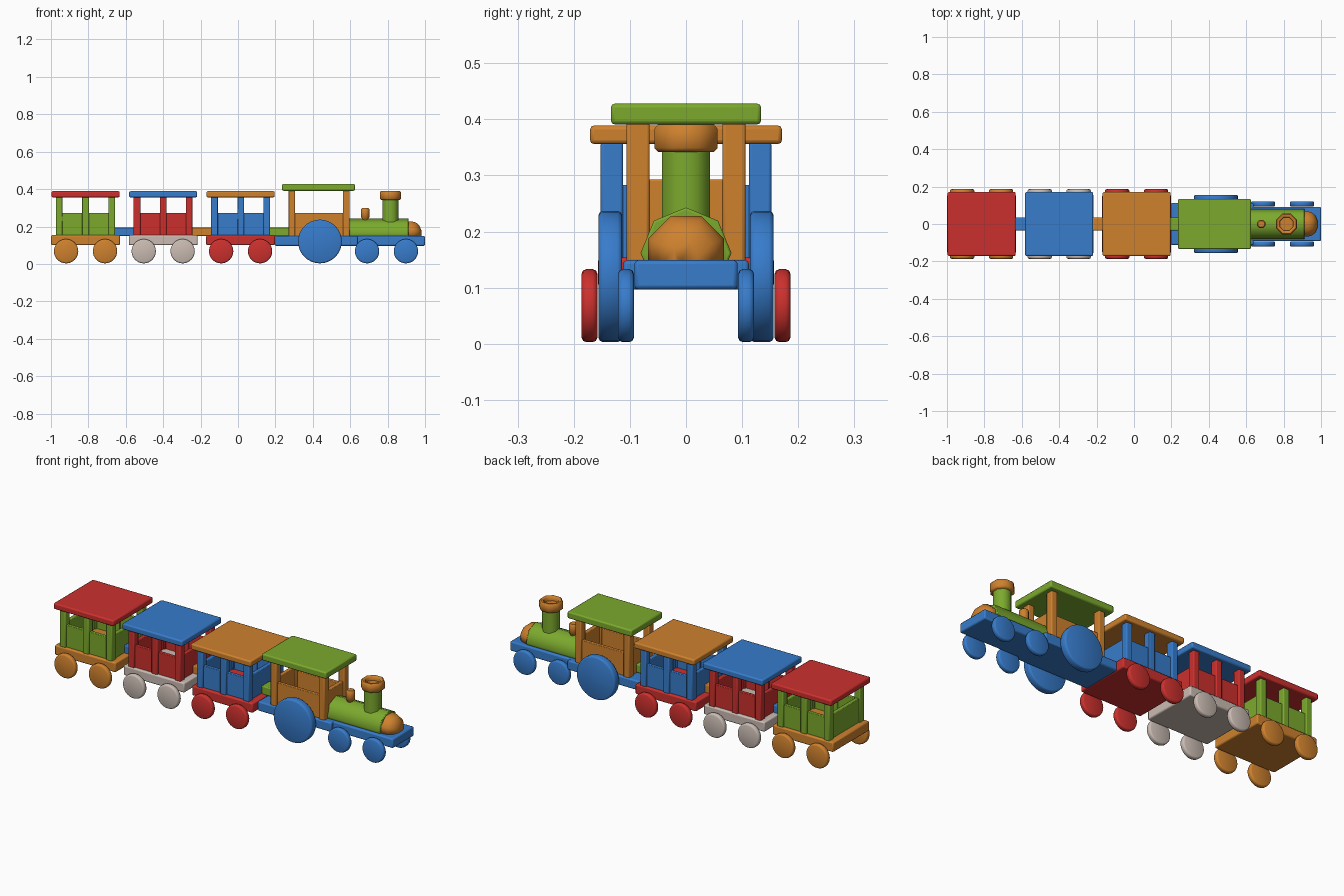
import bpy, bmesh, math
from mathutils import Matrix, Vector

if "Cube" in bpy.data.objects:
    bpy.data.objects.remove(bpy.data.objects["Cube"])


def material(name, rgb):
    m = bpy.data.materials.new(name)
    m.diffuse_color = (*rgb, 1)
    m.use_nodes = True
    m.node_tree.nodes["Principled BSDF"].inputs["Base Color"].default_value = m.diffuse_color
    return m


GREEN = material("green", (0.20, 0.40, 0.027))
ORANGE = material("orange", (0.62, 0.22, 0.027))
RED = material("red", (0.60, 0.03, 0.027))
BLUE = material("blue", (0.038, 0.20, 0.60))
GREY = material("warm grey", (0.59, 0.50, 0.45))


def finish(name, bm, mat, bevel=0.0, segments=2, angle=40):
    bmesh.ops.recalc_face_normals(bm, faces=bm.faces)
    mesh = bpy.data.meshes.new(name)
    bm.to_mesh(mesh)
    bm.free()
    mesh.materials.append(mat)
    ob = bpy.data.objects.new(name, mesh)
    bpy.context.collection.objects.link(ob)
    if bevel:
        mod = ob.modifiers.new("rounded edges", 'BEVEL')
        mod.width = bevel
        mod.segments = segments
        mod.limit_method = 'ANGLE'
        mod.angle_limit = math.radians(50)
    bpy.context.view_layer.objects.active = ob
    ob.select_set(True)
    bpy.ops.object.shade_smooth_by_angle(angle=math.radians(angle))
    ob.select_set(False)
    return ob


def box(name, x, y, z, mat, bevel=0.005):
    """Box from (min, max) ranges."""
    bm = bmesh.new()
    bmesh.ops.create_cube(bm, size=1)
    for v in bm.verts:
        v.co = Vector([(r[0] + r[1]) / 2 + c * (r[1] - r[0]) for r, c in zip((x, y, z), v.co)])
    return finish(name, bm, mat, bevel)


def lathe(name, profile, sides, mat, frame, turn=0.0, bevel=0.0, angle=50):
    """Revolve (radius, height) points about local z, then place by frame."""
    bm = bmesh.new()
    rings = []
    for r, h in profile:
        rings.append([bm.verts.new(frame @ Vector((r * math.cos(a), r * math.sin(a), h)))
                      for a in (turn + 2 * math.pi * i / sides for i in range(sides))])
    for a, b in zip(rings, rings[1:]):
        for i in range(sides):
            j = (i + 1) % sides
            bm.faces.new((a[i], a[j], b[j], b[i]))
    bm.faces.new(rings[0])
    bm.faces.new(rings[-1])
    return finish(name, bm, mat, bevel, 2, angle)


def wheels(name, x, r, z, y0, y1, mat):
    b = 0.008
    prof = [(r - b, y0), (r - b * 0.3, y0 + b * 0.3), (r, y0 + b),
            (r, y1 - b), (r - b * 0.3, y1 - b * 0.3), (r - b, y1)]
    for side, s in (("left", 1), ("right", -1)):
        frame = Matrix.Translation((x, 0, z)) @ Matrix.Rotation(-s * math.pi / 2, 4, 'X')
        lathe(f"{name}_{side}", prof, 32, mat, frame)


def mirrored_boxes(name, x, y, z, mat, bevel=0.005):
    box(name + "_left", x, y, z, mat, bevel)
    box(name + "_right", x, (-y[1], -y[0]), z, mat, bevel)


# Three open carriages
cars = [("rear", -0.815, ORANGE, GREEN, RED),
        ("middle", -0.4, GREY, RED, BLUE),
        ("first", 0.014, RED, BLUE, ORANGE)]
for name, cx, base, body, roof in cars:
    n = name + "_carriage_"
    box(n + "base", (cx - 0.184, cx + 0.184), (-0.157, 0.157), (0.1, 0.154), base, 0.007)
    box(n + "roof", (cx - 0.182, cx + 0.182), (-0.171, 0.171), (0.356, 0.389), roof, 0.007)
    for i, dx in enumerate((-0.14, 0, 0.14)):
        mirrored_boxes(f"{n}post_{i + 1}", (cx + dx - 0.018, cx + dx + 0.018),
                       (0.112, 0.152), (0.15, 0.36), body)
    mirrored_boxes(n + "side_wall", (cx - 0.135, cx + 0.135), (0.122, 0.142), (0.15, 0.273), body, 0.003)
    for end, s in (("back", -1), ("front", 1)):
        ex = cx + s * 0.14
        box(f"{n}{end}_wall", (ex - 0.011, ex + 0.011), (-0.125, 0.125), (0.15, 0.283), body, 0.003)
        wheels(f"{n}{end}_wheel", cx + s * 0.104, 0.065, 0.068, 0.158, 0.186, base)

# Couplings lying across the gaps
for name, x, mat in (("rear", (-0.665, -0.55), BLUE), ("middle", (-0.25, -0.135), ORANGE),
                     ("front", (0.165, 0.28), GREEN)):
    box(name + "_coupling", x, (-0.035, 0.035), (0.15, 0.196), mat)

# Engine chassis and wheels
box("cab_chassis", (0.197, 0.64), (-0.112, 0.112), (0.097, 0.149), BLUE, 0.007)
box("front_chassis", (0.6, 1.0), (-0.092, 0.092), (0.097, 0.149), BLUE, 0.007)
wheels("drive_wheel", 0.438, 0.117, 0.12, 0.114, 0.156, BLUE)
wheels("engine_back_wheel", 0.69, 0.065, 0.068, 0.093, 0.121, BLUE)
wheels("engine_front_wheel", 0.898, 0.065, 0.068, 0.093, 0.121, BLUE)

# Driver's cab
box("cab_roof", (0.236, 0.625), (-0.134, 0.134), (0.391, 0.428), GREEN, 0.007)
for end, x in (("back", 0.287), ("front", 0.579)):
    mirrored_boxes(f"cab_{end}_post", (x - 0.018, x + 0.018), (0.065, 0.106), (0.145, 0.395), ORANGE)
    box(f"cab_{end}_wall", (x - 0.011, x + 0.011), (-0.08, 0.08), (0.145, 0.293), ORANGE, 0.003)
mirrored_boxes("cab_side_wall", (0.29, 0.575), (0.076, 0.096), (0.145, 0.273), ORANGE, 0.003)

# Eight-sided boiler and rounded nose, flat underneath
along_x = Matrix.Rotation(math.pi / 2, 4, 'Y')


def half_lathe(name, profile, mat, frame, turn, bevel):
    ob = lathe(name, profile, 8, mat, frame, turn, bevel)
    bm = bmesh.new()
    bm.from_mesh(ob.data)
    cut = bmesh.ops.bisect_plane(bm, geom=bm.verts[:] + bm.edges[:] + bm.faces[:],
                                 plane_co=(0, 0, 0.142), plane_no=(0, 0, -1), clear_outer=True)
    bmesh.ops.contextual_create(bm, geom=[e for e in cut["geom_cut"] if isinstance(e, bmesh.types.BMEdge)])
    bm.to_mesh(ob.data)
    bm.free()


half_lathe("boiler", [(0.081, 0.59), (0.081, 0.912)], GREEN,
           Matrix.Translation((0, 0, 0.162)) @ along_x, 0, 0.004)
half_lathe("nose", [(0.073, 0.895), (0.073, 0.93), (0.066, 0.952), (0.048, 0.97), (0.022, 0.98)],
           ORANGE, Matrix.Translation((0, 0, 0.16)) @ along_x, math.pi / 8, 0)

# Chimney with hollow cap, and small steam dome
chimney = Matrix.Translation((0.815, 0, 0))
lathe("chimney", [(0.046, 0.2), (0.046, 0.35)], 8, GREEN, chimney, math.pi / 8)
lathe("chimney_cap", [(0.054, 0.342), (0.061, 0.349), (0.061, 0.383), (0.054, 0.391),
                      (0.044, 0.391), (0.038, 0.385), (0.038, 0.368)], 8, ORANGE, chimney, math.pi / 8)
lathe("steam_dome", [(0.018, 0.21), (0.018, 0.243), (0.024, 0.248), (0.024, 0.292), (0.018, 0.299)],
      8, ORANGE, Matrix.Translation((0.68, 0, 0)), math.pi / 8)
